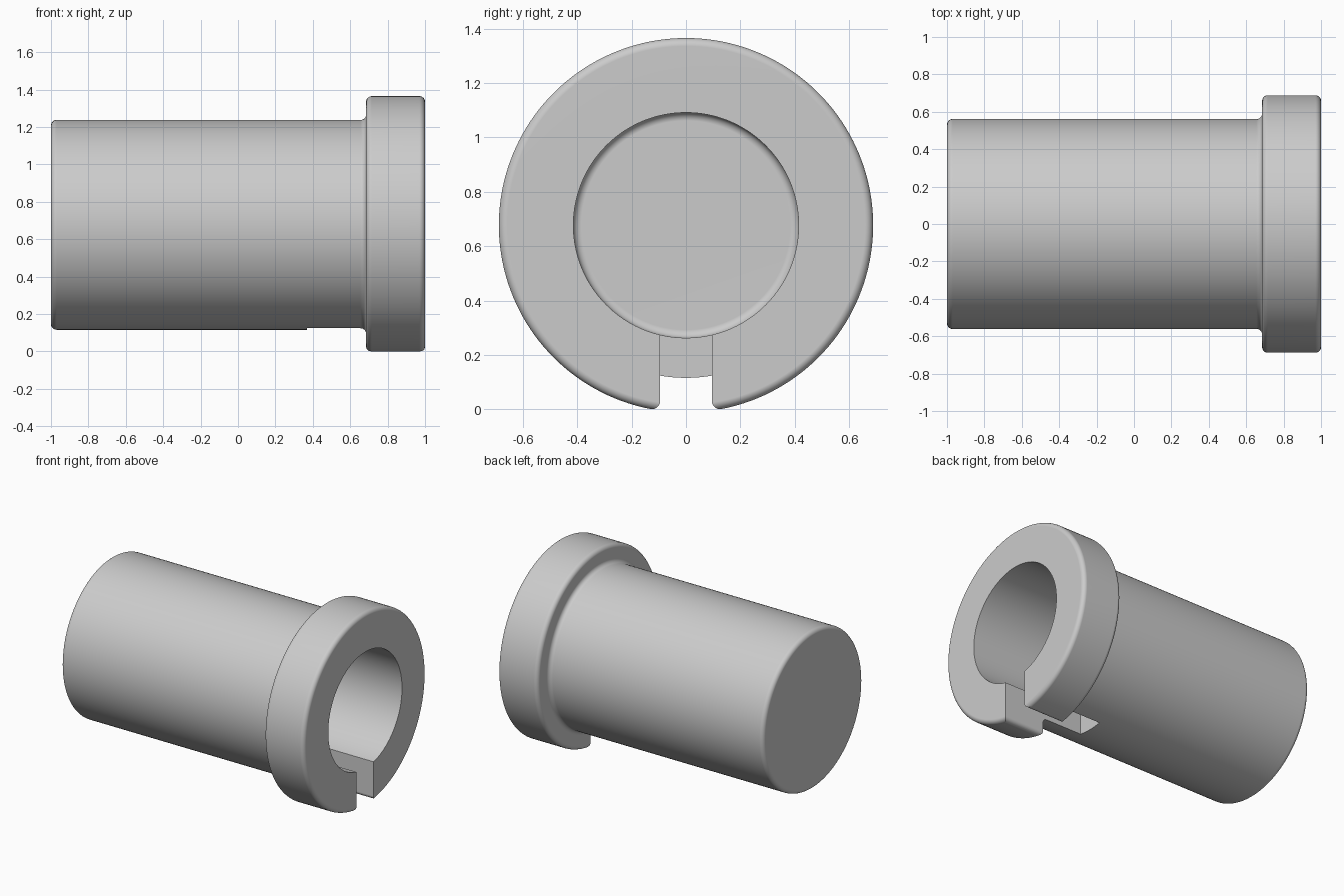
import bpy, bmesh
from math import sin, cos, pi, radians, sqrt, atan2
from mathutils import Vector

cube = bpy.data.objects.get("Cube")
if cube:
    bpy.data.objects.remove(cube, do_unlink=True)

AXIS_Z = 0.677          # height of the bushing's axis
FLANGE_R, TUBE_R, BORE_R = 0.688, 0.561, 0.414
FLANGE_X, FLOOR_X = 0.685, -0.85
FILLET = 0.03
SLOT_HALF, SLOT_X = 0.095, 0.37
SEGMENTS = 160

grey = bpy.data.materials.new("plain grey")
grey.use_nodes = True
colour = (0.6, 0.6, 0.6, 1)
grey.diffuse_color = colour
grey.node_tree.nodes["Principled BSDF"].inputs["Base Color"].default_value = colour


def arc(cx, cy, r, start, end, steps=8):
    """Points on an arc, angles in degrees."""
    angles = [radians(start + (end - start) * i / steps) for i in range(steps + 1)]
    return [(cx + r * cos(a), cy + r * sin(a)) for a in angles]


def make_object(name, bm):
    bmesh.ops.recalc_face_normals(bm, faces=bm.faces)
    mesh = bpy.data.meshes.new(name)
    bm.to_mesh(mesh)
    bm.free()
    mesh.materials.append(grey)
    obj = bpy.data.objects.new(name, mesh)
    bpy.context.collection.objects.link(obj)
    return obj


# Flanged blind bushing: (x, radius) profile spun about the x axis
f = FILLET
profile = [(-1, 0)]
profile += arc(-1 + f, TUBE_R - f, f, 180, 90)                    # closed end edge
profile += arc(FLANGE_X - f, TUBE_R + f, f, -90, 0)               # neck fillet
profile += arc(FLANGE_X + f, FLANGE_R - f, f, 180, 90)            # flange back edge
profile += arc(1 - f, FLANGE_R - f, f, 90, 0)                     # flange front edge
profile += [(1, BORE_R)]
profile += arc(FLOOR_X + f, BORE_R - f, f, 90, 180)               # bore floor fillet
profile += [(FLOOR_X, 0)]

bm = bmesh.new()
verts = [bm.verts.new((x, 0, r)) for x, r in profile]
edges = [bm.edges.new(pair) for pair in zip(verts, verts[1:])]
bmesh.ops.spin(bm, geom=verts + edges, cent=(0, 0, 0), axis=(1, 0, 0),
               angle=2 * pi, steps=SEGMENTS, use_merge=True)
bmesh.ops.remove_doubles(bm, verts=bm.verts, dist=1e-5)
bmesh.ops.translate(bm, verts=bm.verts, vec=(0, 0, AXIS_Z))
bushing = make_object("flanged_bushing", bm)

# Key slot cutter, flared at the rim to round the flange's slot corners
cy = SLOT_HALF + f
cz = AXIS_Z - sqrt((FLANGE_R - f) ** 2 - cy ** 2)
tangent = 360 + math_deg if (math_deg := atan2(cz - AXIS_Z, cy) * 180 / pi) < 0 else math_deg
side = [(SLOT_HALF, AXIS_Z - 0.2)] + arc(cy, cz, f, 180, tangent)
side += [(side[-1][0], -0.1)]
outline = side + [(-y, z) for y, z in reversed(side)]

bm = bmesh.new()
face = bm.faces.new([bm.verts.new((SLOT_X, y, z)) for y, z in outline])
result = bmesh.ops.extrude_face_region(bm, geom=[face])
moved = [v for v in result["geom"] if isinstance(v, bmesh.types.BMVert)]
bmesh.ops.translate(bm, verts=moved, vec=Vector((1, 0, 0)))
cutter = make_object("slot_cutter", bm)
cutter.hide_render = True

# Cut the slot, then shade
bpy.ops.object.select_all(action="DESELECT")
bpy.context.view_layer.objects.active = bushing
bushing.select_set(True)
cut = bushing.modifiers.new("slot", "BOOLEAN")
cut.operation = "DIFFERENCE"
cut.solver = "EXACT"
cut.object = cutter
bpy.ops.object.modifier_apply(modifier=cut.name)
bpy.data.objects.remove(cutter, do_unlink=True)
bpy.ops.object.shade_smooth_by_angle(angle=radians(30))
weighted = bushing.modifiers.new("weighted_normals", "WEIGHTED_NORMAL")
weighted.keep_sharp = True
